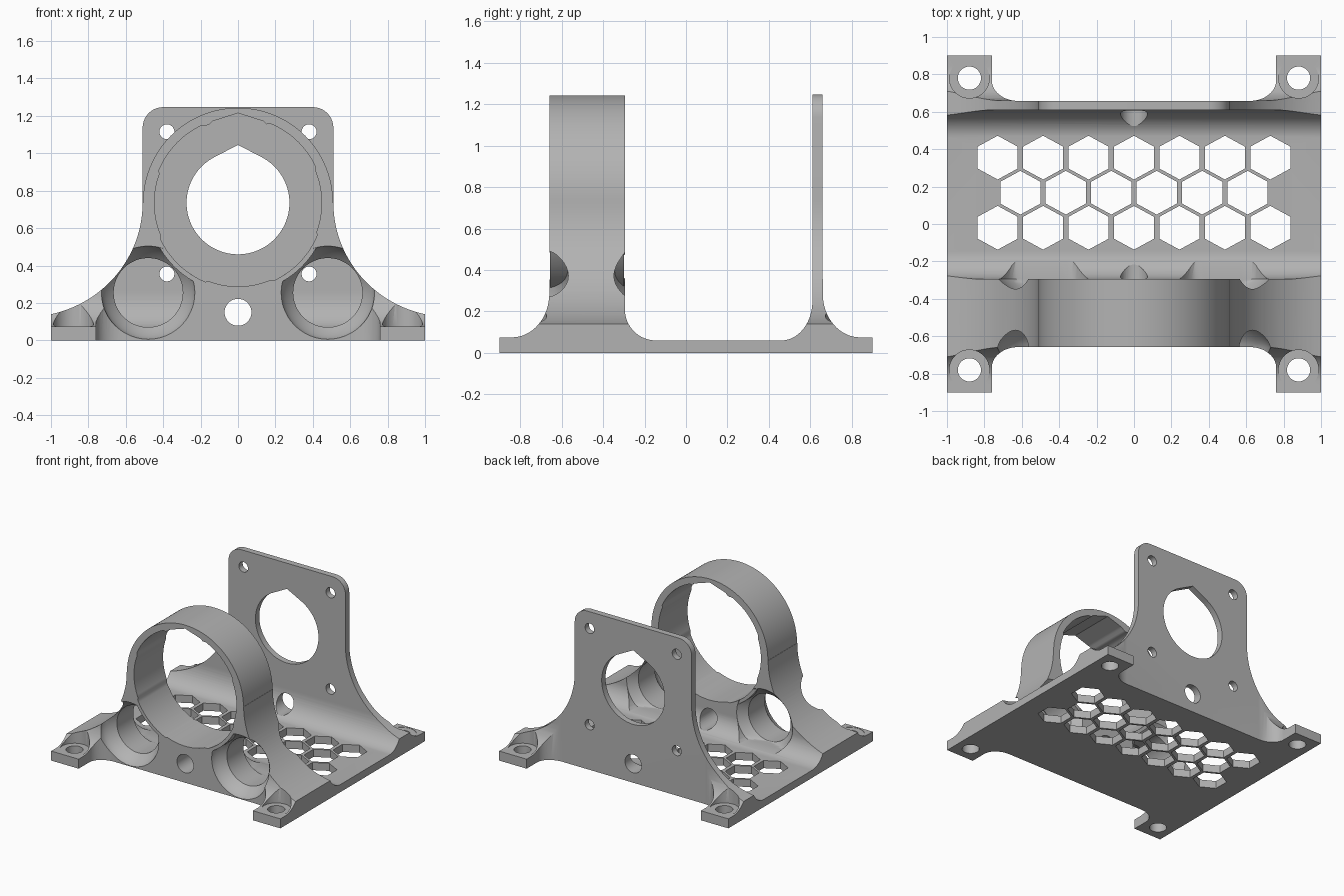
import bpy, bmesh
from math import sin, cos, pi, radians, acos

if "Cube" in bpy.data.objects:
    bpy.data.objects.remove(bpy.data.objects["Cube"])

AXIS_Z = 0.735          # height of the motor axis
WALL = 0.66             # outer face of both walls

grey = bpy.data.materials.new("plain grey")
grey.use_nodes = True
grey.diffuse_color = (0.45, 0.45, 0.45, 1)
grey.node_tree.nodes["Principled BSDF"].inputs["Base Color"].default_value = (0.45, 0.45, 0.45, 1)


def loft(name, rings):
    """Closed solid through a list of matching point loops."""
    bm = bmesh.new()
    loops = [[bm.verts.new(p) for p in ring] for ring in rings]
    n = len(loops[0])
    for a, b in zip(loops, loops[1:]):
        for i in range(n):
            j = (i + 1) % n
            bm.faces.new((a[i], a[j], b[j], b[i]))
    bm.faces.new(loops[0])
    bm.faces.new(loops[-1])
    bmesh.ops.recalc_face_normals(bm, faces=bm.faces)
    mesh = bpy.data.meshes.new(name)
    bm.to_mesh(mesh)
    bm.free()
    mesh.materials.append(grey)
    obj = bpy.data.objects.new(name, mesh)
    bpy.context.collection.objects.link(obj)
    return obj


def prism(name, pts, axis, lo, hi):
    """Flat outline extruded along x, y or z."""
    place = {"x": lambda p, t: (t, p[0], p[1]),
             "y": lambda p, t: (p[0], t, p[1]),
             "z": lambda p, t: (p[0], p[1], t)}[axis]
    return loft(name, [[place(p, t) for p in pts] for t in (lo, hi)])


def arc(cx, cy, rx, ry, a0, a1, n=16):
    return [(cx + rx * cos(radians(a0 + (a1 - a0) * i / n)),
             cy + ry * sin(radians(a0 + (a1 - a0) * i / n))) for i in range(n + 1)]


def circle(cx, cy, r, n=48):
    return arc(cx, cy, r, r, 0, 360, n)[:-1]


def mirrored(pts):
    return pts + [(-x, y) for x, y in reversed(pts)]


def teardrop(r, apex, step=0.0, n=144):
    """Round bore with a peaked roof and optional shallow inner pads."""
    tip = acos(r / apex)
    pts = []
    for i in range(n):
        t = 2 * pi * i / n
        off = min(t, 2 * pi - t)
        rad = r / cos(off - tip) if off < tip else r
        if off >= tip and (i + n // 16) % (n // 4) < n // 8:
            rad -= step
        pts.append((rad * sin(t), AXIS_Z + rad * cos(t)))
    return pts


def combine(target, other, operation):
    mod = target.modifiers.new(operation, "BOOLEAN")
    mod.operation = operation
    mod.solver = "EXACT"
    mod.object = other
    bpy.context.view_layer.objects.active = target
    bpy.ops.object.modifier_apply(modifier=mod.name)
    bpy.data.objects.remove(other)


# Side section: floor, two walls and their fillets
side = [(-0.9, 0), (0.9, 0), (0.9, 0.075)]
side += arc(0.84, 0.285, 0.18, 0.21, 270, 180)
side += [(WALL, 1.4), (0.61, 1.4)]
side += arc(0.46, 0.25, 0.15, 0.19, 0, -90)
side += arc(-0.145, 0.21, 0.15, 0.15, 270, 180)
side += [(-0.295, 1.4), (-WALL, 1.4)]
side += arc(-0.84, 0.285, 0.18, 0.21, 0, -90)
side += [(-0.9, 0.075)]
bracket = prism("motor_bracket", side, "x", -1, 1)

# Front outline: flared flanks and rounded top corners
flank = [(1, -0.1)] + arc(1.135, AXIS_Z, 0.625, 0.61, 257.5, 180, 32)
flank += arc(0.4, 1.137, 0.11, 0.11, 0, 90, 10)
combine(bracket, prism("outline", mirrored(flank), "y", -1.1, 1.1), "INTERSECT")

# Plan outline: four corner feet joined by concave corners
corner = [(1.1, -1.1), (0.76, -1.1)] + arc(0.62, -0.768, 0.14, 0.11, 0, 90, 10)
corner = corner[::-1]
quarter = corner + [(x, -y) for x, y in reversed(corner)]
combine(bracket, prism("plan", mirrored(quarter), "z", -0.1, 1.5), "INTERSECT")

# Round the top of the front wall into a ring
shoulder = arc(0, AXIS_Z, 0.508, 0.508, 0, 180, 64)
shoulder += [(-0.7, AXIS_Z), (-0.7, 1.4), (0.7, 1.4), (0.7, AXIS_Z)]
combine(bracket, prism("shoulder_cut", shoulder, "y", -1, 0), "DIFFERENCE")

# Air tunnels with flared mouths
for s in (-1, 1):
    stations = [(-1, 0.25, 0)]
    for i in range(9):
        t = i / 8 * pi / 2
        stations.append((-WALL + 0.1 * sin(t), 0.185 + 0.065 * (1 - sin(t) ** 0.5 * sin(t)), 0))
    for i in range(9):
        t = i / 8 * pi / 2
        stations.append((-0.295 - 0.06 * cos(t), 0.185 + 0.06 * (1 - cos(t)), 0.068))
    stations.append((-0.1, 0.245, 0.068))
    rings = [[(x, y, max(z, low)) for x, z in circle(s * 0.48, 0.255, r)]
             for y, r, low in stations]
    combine(bracket, loft("tunnel_cut", rings), "DIFFERENCE")

# Thin sleeve that carries the ring across the tunnels, then its bore
combine(bracket, prism("sleeve", circle(0, AXIS_Z, 0.483, 96), "y", -0.657, -0.298), "UNION")
combine(bracket, prism("ring_bore", teardrop(0.457, 0.48, 0.01), "y", -1, 0), "DIFFERENCE")

# Back plate opening and its screw holes
combine(bracket, prism("plate_bore", teardrop(0.275, 0.31), "y", 0.3, 1), "DIFFERENCE")
for x in (-0.38, 0.38):
    for z in (0.355, 1.115):
        combine(bracket, prism("screw_cut", circle(x, z, 0.04, 24), "y", 0.3, 1), "DIFFERENCE")

# Cable hole through both walls
combine(bracket, prism("cable_cut", circle(0, 0.15, 0.072, 32), "y", -1, 1), "DIFFERENCE")

# Counterbored mounting holes in the feet
for x in (-0.88, 0.88):
    for y in (-0.78, 0.78):
        combine(bracket, prism("seat_cut", circle(x, y, 0.107), "z", 0.073, 0.5), "DIFFERENCE")
        combine(bracket, prism("bolt_cut", circle(x, y, 0.062, 32), "z", -0.1, 0.2), "DIFFERENCE")

# Honeycomb vents in the floor
for row, count in enumerate((7, 6, 7)):
    for col in range(count):
        x, y = (col - (count - 1) / 2) * 0.243, 0.355 - row * 0.1875
        cell = arc(x, y, 0.124, 0.117, 30, 330, 5)
        combine(bracket, prism("vent_cut", cell, "z", -0.1, 0.2), "DIFFERENCE")

bpy.ops.object.select_all(action="DESELECT")
bracket.select_set(True)
bpy.context.view_layer.objects.active = bracket
bpy.ops.object.shade_smooth_by_angle(angle=radians(30))
